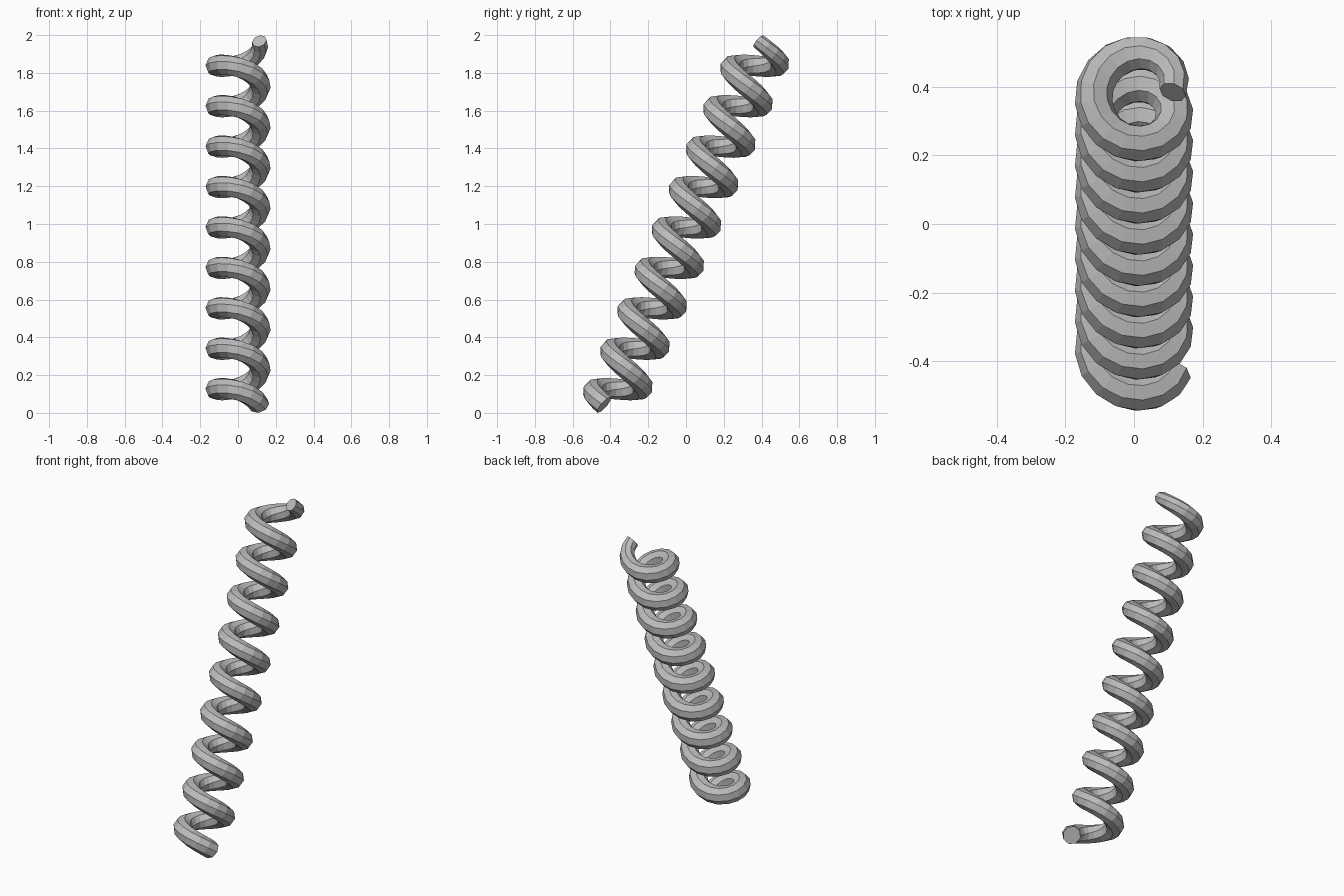
import bpy, bmesh
from math import sin, cos, pi, radians
from mathutils import Vector, Matrix

if "Cube" in bpy.data.objects:
    bpy.data.objects.remove(bpy.data.objects["Cube"])

TURNS, STEPS, SIDES = 9, 16, 8
COIL_R, WIRE_R, TIP_R, PITCH = 0.118, 0.055, 0.04, 0.2325
TAPER_STEPS = 6
START, LEAN = radians(-17), radians(-23)

steel = bpy.data.materials.new("steel_grey")
steel.use_nodes = True
grey = (0.5, 0.5, 0.5, 1)
steel.diffuse_color = grey
steel.node_tree.nodes["Principled BSDF"].inputs["Base Color"].default_value = grey

# Left-handed helix swept by a wire section square to the path, thinner at the top tip
bm = bmesh.new()
rings = []
last = TURNS * STEPS
for i in range(last + 1):
    a = START - 2 * pi * i / STEPS
    out = Vector((cos(a), sin(a), 0))
    along = Vector((sin(a) * COIL_R, -cos(a) * COIL_R, PITCH / (2 * pi))).normalized()
    side = along.cross(out)
    centre = out * COIL_R + Vector((0, 0, PITCH * i / STEPS))
    full = min(1, (last - i) / TAPER_STEPS)
    radius = TIP_R + (WIRE_R - TIP_R) * full
    rings.append([bm.verts.new(centre + radius * (out * cos(t) + side * sin(t)))
                  for t in (2 * pi * k / SIDES for k in range(SIDES))])
for r, s in zip(rings, rings[1:]):
    for k in range(SIDES):
        n = (k + 1) % SIDES
        bm.faces.new((r[k], r[n], s[n], s[k]))

# End caps
bm.faces.new(rings[0])
bm.faces.new(rings[-1])
bmesh.ops.recalc_face_normals(bm, faces=bm.faces)

# Lean the coil backwards, then centre it and stand it on the ground
bmesh.ops.transform(bm, matrix=Matrix.Rotation(LEAN, 4, 'X'), verts=bm.verts)
lo = Vector([min(v.co[i] for v in bm.verts) for i in range(3)])
hi = Vector([max(v.co[i] for v in bm.verts) for i in range(3)])
mid = (lo + hi) / 2
bmesh.ops.translate(bm, vec=(-mid.x, -mid.y, -lo.z), verts=bm.verts)

mesh = bpy.data.meshes.new("coil_spring")
bm.to_mesh(mesh)
bm.free()
mesh.materials.append(steel)
bpy.context.collection.objects.link(bpy.data.objects.new("coil_spring", mesh))
